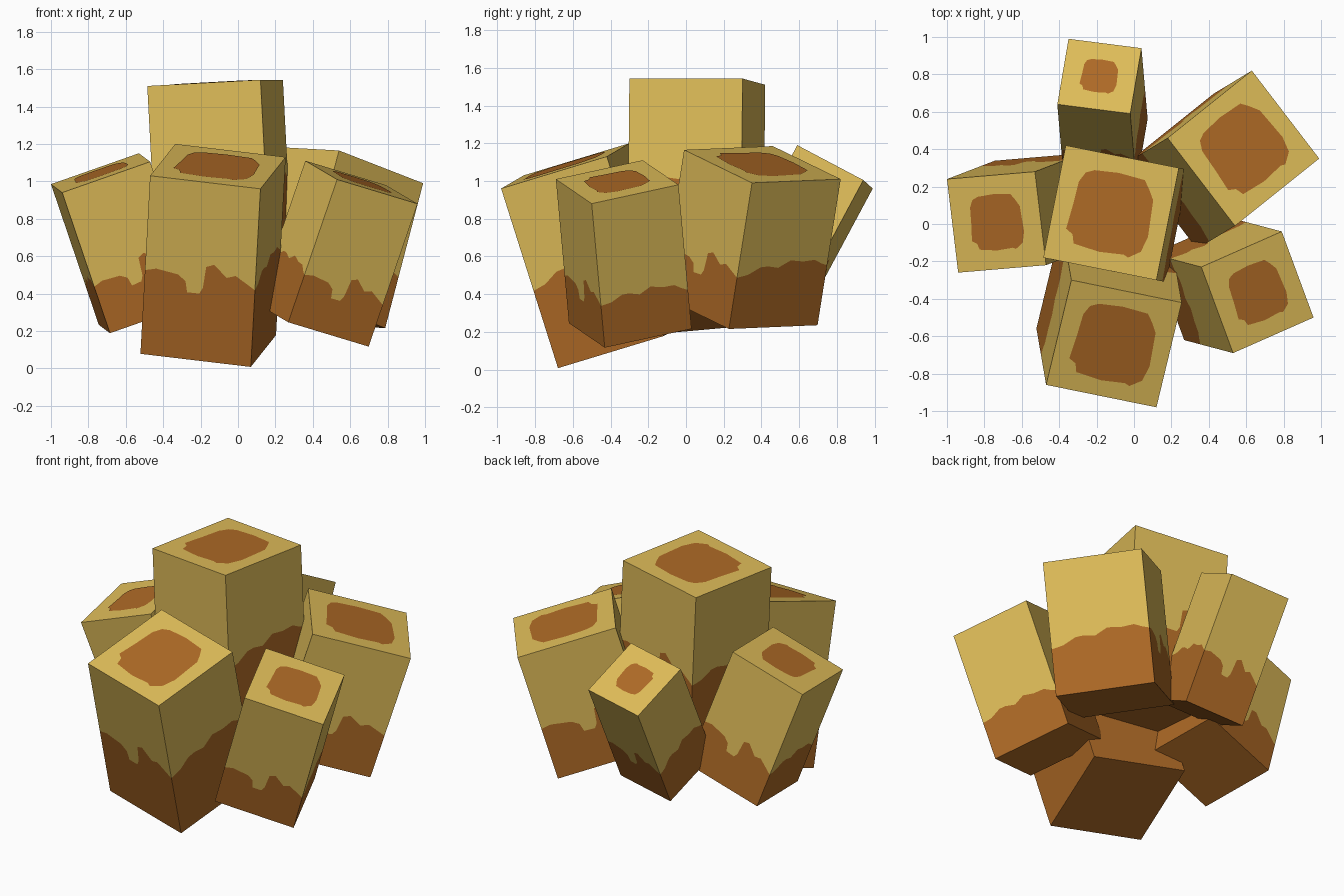
import bpy, bmesh
from mathutils import Vector

if "Cube" in bpy.data.objects:
    bpy.data.objects.remove(bpy.data.objects["Cube"])


def flat_material(name, colour):
    mat = bpy.data.materials.new(name)
    mat.diffuse_color = (*colour, 1)
    mat.use_nodes = True
    mat.node_tree.nodes["Principled BSDF"].inputs["Base Color"].default_value = mat.diffuse_color
    return mat


YELLOW = flat_material("pale yellow", (0.73, 0.50, 0.098))
BROWN = flat_material("warm brown", (0.42, 0.142, 0.019))

# Edge of the brown base along one side: (position, offset from straight line)
DRIP = [(.1, .02), (.3, .01), (.37, -.02), (.39, -.08), (.5, -.075), (.53, -.04),
        (.55, .08), (.62, .10), (.7, .06), (.74, .04), (.82, .06), (.91, .03)]
PLAIN = [(.12, .01), (.25, .05), (.33, .05), (.45, .03), (.58, .07), (.72, .05),
         (.85, .05), (.93, .02)]

# Outline of the brown spot on each top, in units of its half size
SPOT = [(-1, -.6), (-.82, -.7), (-.75, -.92), (-.1, -1), (.5, -.95), (.62, -1),
        (.9, -.8), (1, -.4), (.95, .5), (.8, .75), (.65, .95), (0, 1),
        (-.6, .95), (-.8, .85), (-.92, .6), (-.95, 0)]


def block(name, corner, u, v, length, heights, spot_size):
    """Tilted block hanging from a top face spanned by u and v."""
    corner, u, v = Vector(corner), Vector(u), Vector(v)
    up = u.cross(v).normalized()
    top = [corner, corner + u, corner + u + v, corner + v]
    bm = bmesh.new()
    top_v = [bm.verts.new(p) for p in top]
    low_v = [bm.verts.new(p - up * length) for p in top]
    mid_v = [bm.verts.new(p - up * length * (1 - h)) for p, h in zip(top, heights)]

    def face(verts, index):
        bm.faces.new(verts).material_index = index

    # Sides, cut along the wavy edge of the brown base
    for i in range(4):
        j = (i + 1) % 4
        line = [mid_v[i]]
        for s, offset in (PLAIN if i % 2 else DRIP):
            h = heights[i] * (1 - s) + heights[j] * s + offset
            line.append(bm.verts.new(top[i].lerp(top[j], s) - up * length * (1 - h)))
        line.append(mid_v[j])
        face([low_v[i], low_v[j]] + line[::-1], 1)
        face(line + [top_v[j], top_v[i]], 0)

    # Top, underside and thin spot plate
    face(top_v, 0)
    face(low_v[::-1], 1)
    centre = corner + (u + v) / 2 + up * 0.003
    face([bm.verts.new(centre + (u * a + v * b) * spot_size / 2) for a, b in SPOT], 1)

    mesh = bpy.data.meshes.new(name)
    bm.to_mesh(mesh)
    bm.free()
    mesh.materials.append(YELLOW)
    mesh.materials.append(BROWN)
    bpy.context.collection.objects.link(bpy.data.objects.new(name, mesh))


# Tall middle block
block("centre_block", (-.485, -.18, 1.51), (.605, -.12, .033), (.12, .60, 0),
      1.0, (.45, .40, .48, .42), .71)
# Outer blocks leaning away from the middle
block("front_block", (-.47, -.86, 1.03), (.59, -.12, -.07), (.135, .56, .17),
      1.0, (.47, .43, .48, .45), .71)
block("front_right_block", (.53, -.69, 1.01), (.43, .19, -.13), (-.17, .46, .10),
      .81, (.33, .29, .27, .36), .62)
block("back_right_block", (.54, -.01, 1.165), (.45, .36, -.175), (-.36, .47, .02),
      .81, (.32, .35, .41, .33), .70)
block("left_block", (-.94, -.26, .94), (.47, .04, .165), (-.06, .50, .045),
      .80, (.33, .34, .38, .28), .60)
block("back_block", (-.41, .64, 1.145), (.39, -.05, .045), (.06, .35, -.185),
      .80, (.35, .35, .40, .31), .50)
